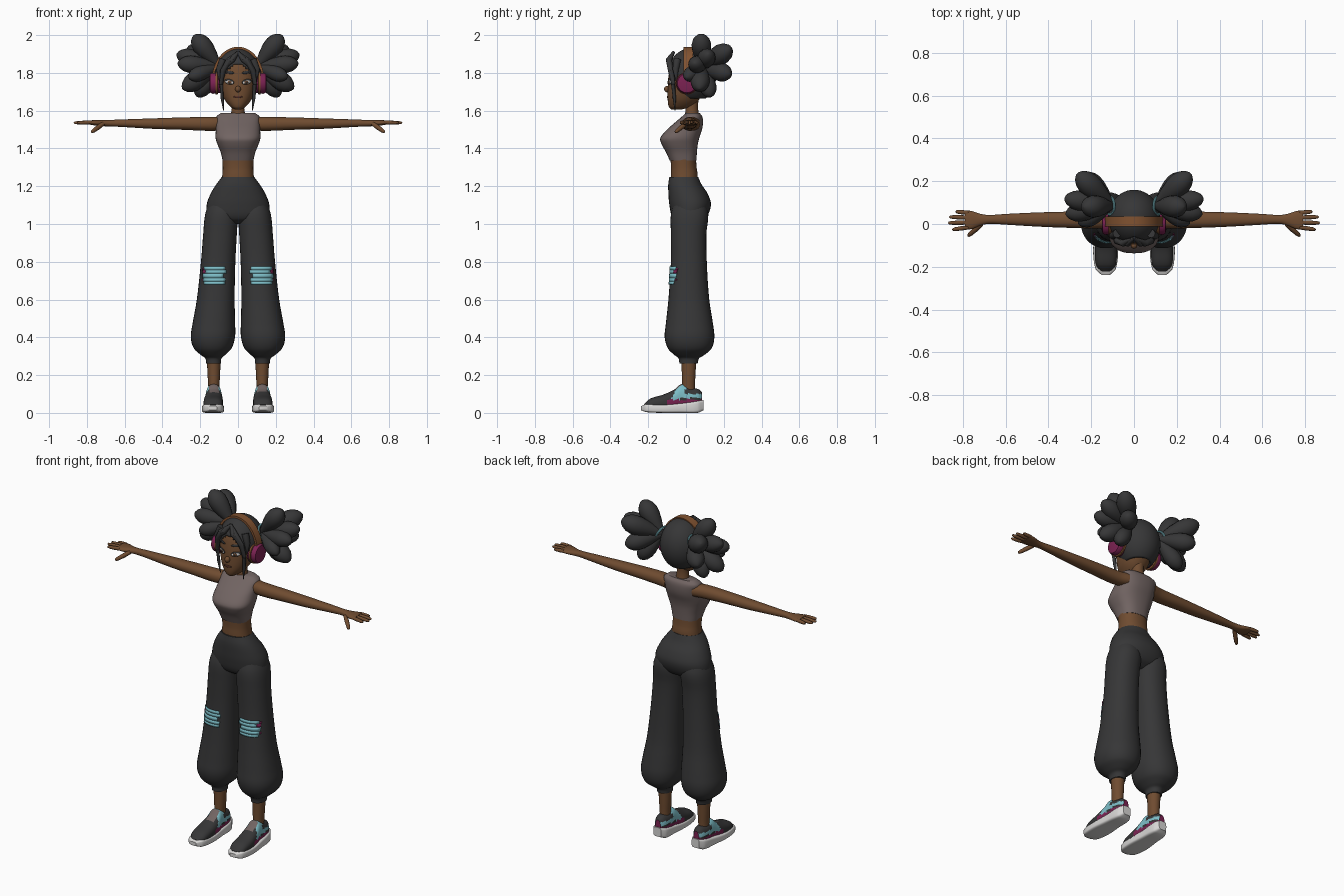
import bpy, bmesh, math
from mathutils import Vector

if "Cube" in bpy.data.objects:
    bpy.data.objects.remove(bpy.data.objects["Cube"])


def mat(name, r, g, b):
    m = bpy.data.materials.new(name)
    m.diffuse_color = (r, g, b, 1)
    m.use_nodes = True
    m.node_tree.nodes["Principled BSDF"].inputs["Base Color"].default_value = m.diffuse_color
    return m


SKIN = mat("brown skin", 0.16, 0.072, 0.03)
BLACK = mat("charcoal", 0.037, 0.037, 0.038)
TOP = mat("taupe cloth", 0.165, 0.127, 0.122)
CYAN = mat("pale cyan", 0.2, 0.5, 0.56)
PINK = mat("magenta", 0.2, 0.016, 0.085)
WHITE = mat("off white", 0.68, 0.67, 0.66)
TAN = mat("copper", 0.22, 0.085, 0.03)
LIP = mat("dark lip", 0.09, 0.03, 0.02)


def finish(name, bm, mats, rule=None):
    bmesh.ops.recalc_face_normals(bm, faces=bm.faces)
    if rule:
        for f in bm.faces:
            f.material_index = rule(f.calc_center_median(), f.normal)
    me = bpy.data.meshes.new(name)
    bm.to_mesh(me)
    bm.free()
    for m in mats:
        me.materials.append(m)
    ob = bpy.data.objects.new(name, me)
    bpy.context.collection.objects.link(ob)
    return ob


def skin_rings(name, rings, mats, rule=None):
    """Bridge a list of equal closed rings and cap both ends."""
    bm = bmesh.new()
    vs = [[bm.verts.new(p) for p in r] for r in rings]
    n = len(vs[0])
    for a, b in zip(vs, vs[1:]):
        for k in range(n):
            bm.faces.new((a[k], a[(k + 1) % n], b[(k + 1) % n], b[k]))
    bm.faces.new(vs[0])
    bm.faces.new(vs[-1])
    return finish(name, bm, mats, rule)


def at(rows, t):
    """Smoothly interpolated cross-section extents at station t."""
    i = 0
    while i < len(rows) - 2 and t > rows[i + 1][0]:
        i += 1
    a, b = rows[i], rows[i + 1]
    p, q = rows[max(i - 1, 0)], rows[min(i + 2, len(rows) - 1)]
    h = b[0] - a[0]
    u = (t - a[0]) / h
    out = []
    for c in range(1, 5):
        ma = (b[c] - p[c]) / (b[0] - p[0]) * h
        mb = (q[c] - a[c]) / (q[0] - a[0]) * h
        out.append((2*u**3 - 3*u*u + 1)*a[c] + (u**3 - 2*u*u + u)*ma
                   + (3*u*u - 2*u**3)*b[c] + (u**3 - u*u)*mb)
    return out


def loft(name, rows, mats, axis="z", s=1, p=2.0, n=32, steps=4, rule=None):
    stations = [a[0] + (b[0] - a[0]) * k / steps
                for a, b in zip(rows, rows[1:]) for k in range(steps)] + [rows[-1][0]]
    rings = []
    for t in stations:
        a0, a1, b0, b1 = at(rows, t)
        ring = []
        for k in range(n):
            w = 2 * math.pi * k / n
            c, d = math.cos(w), math.sin(w)
            a = (a0 + a1) / 2 + (a1 - a0) / 2 * math.copysign(abs(c) ** (2 / p), c)
            b = (b0 + b1) / 2 + (b1 - b0) / 2 * math.copysign(abs(d) ** (2 / p), d)
            x, y, z = {"z": (a, b, t), "x": (t, a, b), "y": (a, t, b)}[axis]
            ring.append((s * x, y, z))
        rings.append(ring)
    return skin_rings(name, rings, mats, rule)


def sweep(name, pts, radii, m, n=12):
    """Round tube through points with changing radius."""
    pts = [Vector(p) for p in pts]
    rings = []
    for i, p in enumerate(pts):
        q = (pts[min(i + 1, len(pts) - 1)] - pts[max(i - 1, 0)]).to_track_quat("Z", "Y")
        rings.append([p + q @ Vector((radii[i] * math.cos(2*math.pi*k/n),
                                      radii[i] * math.sin(2*math.pi*k/n), 0)) for k in range(n)])
    return skin_rings(name, rings, [m])


def bulb(name, a, b, r, m, profile, n=12):
    a, b = Vector(a), Vector(b)
    return sweep(name, [a.lerp(b, t) for t, _ in profile], [r * w for _, w in profile], m, n)


def front(rows, x, z, p, off):
    """Point just in front of a lofted surface."""
    x0, x1, y0, y1 = at(rows, z)
    u = min(abs((x - (x0 + x1) / 2) / ((x1 - x0) / 2)), 1)
    return (x, (y0 + y1) / 2 - (y1 - y0) / 2 * (1 - u ** p) ** (1 / p) - off, z)


def sym(rows):
    return [(z, -w, w, y0, y1) for z, w, y0, y1 in rows]


# Torso, neck and cropped top
loft("waist", sym([(1.19, .09, -.08, .06), (1.26, .083, -.08, .062), (1.3, .081, -.079, .056),
                   (1.37, .084, -.085, .052)]), [SKIN], p=2.2)
loft("crop_top", sym([(1.335, .081, -.086, .055), (1.38, .092, -.106, .058), (1.42, .108, -.128, .062),
                      (1.455, .119, -.136, .07), (1.5, .117, -.1, .085), (1.54, .115, -.055, .09),
                      (1.57, .113, -.02, .086), (1.588, .09, .0, .072)]), [TOP], p=2.5)
loft("neck", sym([(1.52, .05, -.01, .075), (1.59, .036, -.004, .066), (1.63, .032, -.002, .064),
                  (1.69, .036, -.005, .07)]), [SKIN])

# Baggy trousers with gathered cuffs
loft("trouser_hips", sym([(1.0, .12, -.03, .06), (1.03, .16, -.07, .105), (1.1, .166, -.088, .132),
                          (1.16, .145, -.093, .115), (1.21, .115, -.094, .082), (1.25, .085, -.088, .064)]),
     [BLACK], p=2.2)
LEG = [(.262, .09, .168, -.035, .062), (.29, .087, .174, -.04, .07), (.305, .07, .195, -.06, .095),
       (.34, .035, .233, -.095, .135), (.4, .016, .25, -.113, .15), (.47, .015, .241, -.107, .143),
       (.6, .018, .218, -.093, .123), (.8, .014, .196, -.08, .11), (.95, .006, .184, -.08, .108),
       (1.05, .001, .174, -.08, .118), (1.12, .01, .15, -.06, .1)]
PATCH = [(.757, .775, .068, .18), (.738, .757, .062, .17), (.715, .738, .078, .186),
         (.695, .715, .066, .183), (.68, .695, .07, .18)]
PINK_BITS = [(.738, .757, .17, .186), (.757, .768, .18, .187), (.7, .708, .183, .19)]


def strips(name, boxes, m, s):
    bm = bmesh.new()
    for z0, z1, xa, xb in boxes:
        grid = []
        for k in range(9):
            x = xa + (xb - xa) * k / 8
            grid.append([bm.verts.new((s * q[0], q[1], q[2]))
                         for q in (front(LEG, x, z, 2.2, .004) for z in (z0, z1))])
        for a, b in zip(grid, grid[1:]):
            f = bm.faces.new((a[0], b[0], b[1], a[1]) if s > 0 else (a[1], b[1], b[0], a[0]))
    ob = finish(name, bm, [m])
    mod = ob.modifiers.new("thickness", "SOLIDIFY")
    mod.thickness, mod.offset = .003, 0


# Shoes
UPPER = [(-.222, .105, .158, .012, .045), (-.19, .085, .178, .01, .075), (-.12, .08, .182, .01, .097),
         (-.06, .082, .175, .01, .125), (-.025, .087, .17, .01, .152), (.03, .088, .168, .01, .132),
         (.065, .095, .16, .01, .126), (.085, .11, .145, .02, .11)]
SOLE = [(-.238, .112, .152, .014, .036), (-.21, .085, .18, .004, .046), (-.12, .074, .191, 0, .044),
        (-.02, .08, .181, 0, .052), (.06, .084, .172, 0, .064), (.092, .102, .152, .014, .068)]


def shoe_rule(c, n):
    d = c.y - .5 * (c.z - .06)
    if c.z > .095 and -.085 < c.y < -.025 and abs(abs(c.x) - .128) < .024:
        return 3
    if c.z < .071 and c.y > -.1:
        return 2
    if -.085 < d < -.035 or (.078 < c.z < .1 and c.y > -.05):
        return 1
    return 0


# Arms, hands and hair shapes shared by both sides
ARM = [(.09, -.01, .075, 1.495, 1.566), (.15, -.02, .062, 1.493, 1.567), (.3, -.018, .058, 1.499, 1.564),
       (.45, -.012, .054, 1.504, 1.559), (.6, -.003, .047, 1.513, 1.554), (.68, .001, .042, 1.517, 1.551),
       (.72, -.008, .048, 1.518, 1.55), (.76, -.024, .061, 1.522, 1.55), (.79, -.024, .062, 1.527, 1.548)]
FINGER = [(0, .9), (.4, 1), (.8, .85), (.95, .6), (1, .1)]
LOBE = [(0, .3), (.15, .5), (.35, .78), (.55, .97), (.7, 1), (.83, .86), (.93, .57), (.98, .28), (1, .03)]
TIPS = [(.235, .08, 2.0, .052), (.265, .235, 1.93, .054), (.24, .235, 1.79, .05), (.325, .12, 1.9, .048),
        (.32, .045, 1.85, .046), (.295, .07, 1.715, .05), (.22, .13, 1.675, .046), (.26, .0, 1.775, .04)]

# Head
HEAD = sym([(1.607, .018, -.078, -.02), (1.62, .04, -.091, .03), (1.66, .072, -.097, .07),
            (1.72, .092, -.097, .1), (1.78, .099, -.093, .12), (1.85, .088, -.078, .11), (1.9, .05, -.04, .07)])
loft("head", HEAD, [SKIN], p=2.2)


def disc(name, x, z, rx, rz, m, off, tilt=0):
    """Thin oval plate laid on the face."""
    bm = bmesh.new()
    c = bm.verts.new(front(HEAD, x, z, 2.2, off))
    ring = []
    for k in range(16):
        w = 2 * math.pi * k / 16
        px, pz = rx * math.cos(w), rz * math.sin(w)
        ring.append(bm.verts.new(front(HEAD, x + px, z + pz + tilt * px, 2.2, off)))
    for k in range(16):
        bm.faces.new((c, ring[k], ring[(k + 1) % 16]))
    ob = finish(name, bm, [m])
    mod = ob.modifiers.new("thickness", "SOLIDIFY")
    mod.thickness, mod.offset = .002, 0


def ball(name, loc, size, m, keep=None):
    bm = bmesh.new()
    bmesh.ops.create_uvsphere(bm, u_segments=48, v_segments=36, radius=1)
    for v in bm.verts:
        v.co = Vector([v.co[i] * size[i] + loc[i] for i in range(3)])
    if keep:
        drop = [f for f in bm.faces if not keep(f.calc_center_median())]
        bmesh.ops.delete(bm, geom=drop, context="FACES")
    return finish(name, bm, [m])


ball("nose", (0, -.1, 1.714), (.015, .016, .017), SKIN)
disc("mouth", 0, 1.673, .025, .006, LIP, .003)

# Scalp hair with an open face
cap = ball("hair_cap", (0, .03, 1.785), (.121, .13, .147), BLACK,
           lambda c: c.z > 1.662 and (c.y > -.02 or c.z > 1.85 - 11 * c.x ** 2))
cap.modifiers.new("thickness", "SOLIDIFY").thickness = .012

# Headphone band
arc = []
for k in range(33):
    w = math.pi * k / 32
    arc.append([(r * math.cos(w), y, 1.76 + (r + .04) * math.sin(w))
                for r, y in ((.126, -.012), (.138, -.012), (.138, .036), (.126, .036))])
skin_rings("headphone_band", arc, [TAN])

for s, side in ((1, "left"), (-1, "right")):
    # Limbs
    loft(side + "_trouser_leg", LEG, [BLACK], s=s, p=2.2)
    strips(side + "_knee_patch", PATCH, CYAN, s)
    strips(side + "_knee_stitching", PINK_BITS, PINK, s)
    loft(side + "_ankle", [(.07, .097, .158, -.024, .05), (.13, .099, .157, -.022, .047),
                           (.2, .095, .161, -.022, .05), (.29, .092, .165, -.025, .055)], [SKIN], s=s)
    loft(side + "_shoe_upper", UPPER, [BLACK, CYAN, PINK, TOP], "y", s, 2.5, 48, 6, shoe_rule)
    loft(side + "_shoe_sole", SOLE, [WHITE], "y", s, 5)
    loft(side + "_arm", ARM, [SKIN], "x", s, 2.2, 24)
    for y, x, dy in ((.052, .835, .006), (.03, .865, .003), (.007, .87, -.002), (-.016, .85, -.01)):
        bulb(side + "_finger", (s * .775, y, 1.538), (s * x, y + dy, 1.536), .0105, SKIN, FINGER, 10)
    bulb(side + "_thumb", (s * .715, -.002, 1.53), (s * .777, -.057, 1.485), .0125, SKIN, FINGER, 10)

    # Puffed hair bunch and its tie
    for x, y, z, r in TIPS:
        bulb(side + "_hair_lobe", (s * .1, .085, 1.835), (s * x, y, z), r, BLACK, LOBE, 16)
    tie = [(s * (.112 - .02 * math.sin(w)), .085 + .042 * math.cos(w), 1.835 + .042 * math.sin(w))
           for w in (2 * math.pi * k / 24 for k in range(25))]
    sweep(side + "_hair_tie", tie, [.006] * 25, CYAN, 8)

    # Fringe and face-framing locks
    sweep(side + "_long_lock", [(s * .015, -.07, 1.9), (s * .05, -.09, 1.865), (s * .08, -.08, 1.81),
                                (s * .089, -.068, 1.74), (s * .084, -.062, 1.67), (s * .076, -.058, 1.6)],
          [.006, .016, .015, .011, .009, .002], BLACK)
    sweep(side + "_fringe_lock", [(s * .0, -.065, 1.91), (s * .03, -.09, 1.87), (s * .065, -.085, 1.84),
                                  (s * .085, -.07, 1.79)], [.008, .016, .014, .002], BLACK)
    sweep(side + "_temple_lock", [(s * .08, -.045, 1.87), (s * .1, -.055, 1.82), (s * .097, -.05, 1.74)],
          [.02, .017, .002], BLACK)

    # Ear cups
    sweep(side + "_ear_cup", [(s * x, .005, 1.745) for x in (.09, .135, .147, .15)],
          [.05, .056, .05, .035], PINK, 32)
    sweep(side + "_ear_cup_rim", [(s * x, .005, 1.745) for x in (.106, .108, .118, .12)],
          [.054, .06, .06, .054], TAN, 32)

    # Eyes and brows
    disc(side + "_lash", s * .046, 1.753, .026, .014, BLACK, .002, s * .15)
    disc(side + "_eye_white", s * .046, 1.75, .021, .0085, WHITE, .004, s * .15)
    disc(side + "_iris", s * .044, 1.75, .01, .0085, TAN, .006)
    disc(side + "_pupil", s * .044, 1.75, .005, .006, BLACK, .008)
    disc(side + "_brow", s * .047, 1.803, .027, .0075, BLACK, .004, s * .12)

# Smooth shading with sharp edges kept
for ob in bpy.context.scene.objects:
    ob.select_set(True)
    bpy.context.view_layer.objects.active = ob
bpy.ops.object.shade_smooth_by_angle(angle=math.radians(42))
